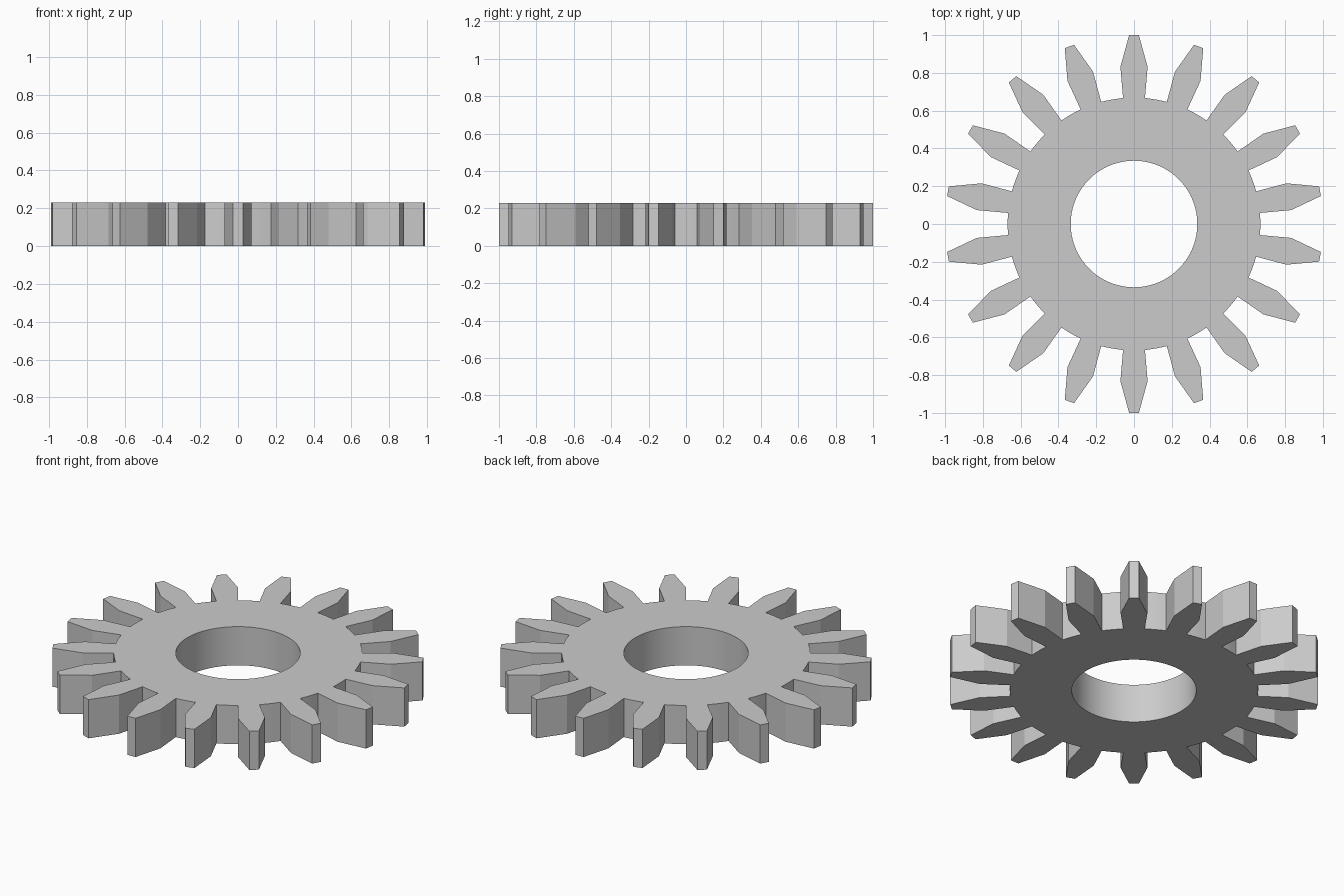
import bpy, bmesh, math

if "Cube" in bpy.data.objects:
    bpy.data.objects.remove(bpy.data.objects["Cube"])

TEETH, HEIGHT, HOLE_R, ROOT_R = 18, 0.23, 0.335, 0.669
HALF_ROOT = 5.0                      # degrees, half tooth width at the root
STEP = 360 / TEETH
GAP_SEGS, TOOTH_HOLE_SEGS = 4, 5

# One tooth: (half width, distance from centre)
TOOTH = [(0.058, 0.667), (0.072, 0.832), (0.026, 1.0)]


def rotated(x, y, deg):
    a = math.radians(deg)
    return (x * math.cos(a) - y * math.sin(a), x * math.sin(a) + y * math.cos(a))


# Toothed outline, counter-clockwise
outline = []
for i in range(TEETH):
    turn = i * STEP
    profile = TOOTH + [(-w, r) for w, r in reversed(TOOTH)]
    outline += [rotated(w, r, turn) for w, r in profile]
    # rounded root between teeth
    for k in range(1, GAP_SEGS):
        t = HALF_ROOT + (STEP - 2 * HALF_ROOT) * k / GAP_SEGS
        outline.append(rotated(0, ROOT_R, turn + t))

# Bore outline
n = TEETH * TOOTH_HOLE_SEGS
bore = [rotated(0, HOLE_R, 360 * i / n) for i in range(n)]

# Flat ring filled between both outlines, then extruded
bm = bmesh.new()
edges = []
for loop in (outline, bore):
    vs = [bm.verts.new((x, y, 0)) for x, y in loop]
    edges += [bm.edges.new((vs[i], vs[(i + 1) % len(vs)])) for i in range(len(vs))]
bmesh.ops.triangle_fill(bm, use_beauty=True, use_dissolve=False, edges=edges)
ext = bmesh.ops.extrude_face_region(bm, geom=bm.faces[:], use_keep_orig=True)
top = [v for v in ext["geom"] if isinstance(v, bmesh.types.BMVert)]
bmesh.ops.translate(bm, verts=top, vec=(0, 0, HEIGHT))
bmesh.ops.recalc_face_normals(bm, faces=bm.faces[:])

mesh = bpy.data.meshes.new("gear_wheel")
bm.to_mesh(mesh)
bm.free()
gear = bpy.data.objects.new("gear_wheel", mesh)
bpy.context.collection.objects.link(gear)

# Smooth bore, crisp teeth
bpy.context.view_layer.objects.active = gear
gear.select_set(True)
bpy.ops.object.shade_smooth_by_angle(angle=math.radians(10))
